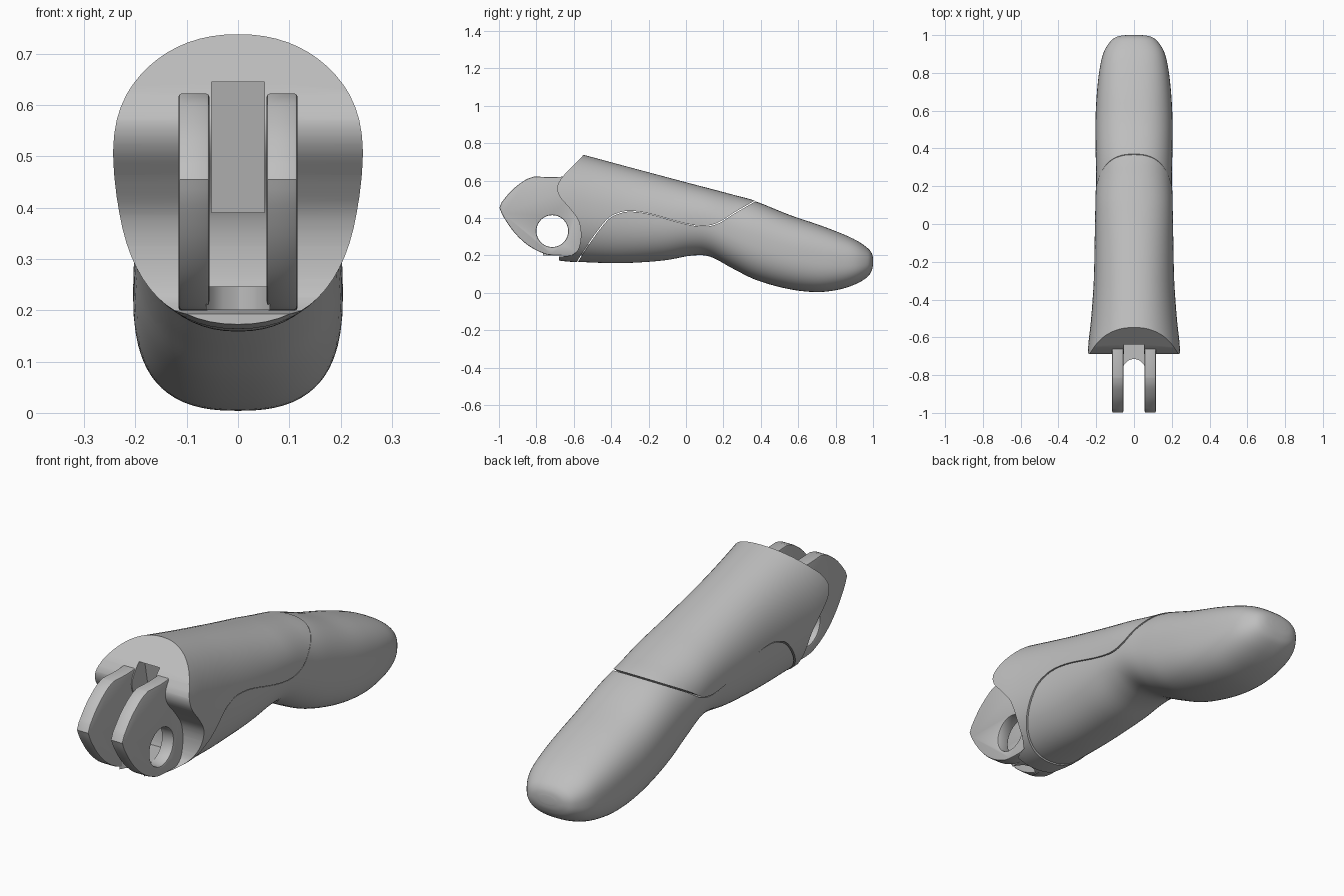
import bpy, bmesh, math

if "Cube" in bpy.data.objects:
    bpy.data.objects.remove(bpy.data.objects["Cube"])

grey = bpy.data.materials.new("plain grey")
grey.diffuse_color = (0.52, 0.52, 0.52, 1)
grey.use_nodes = True
grey.node_tree.nodes["Principled BSDF"].inputs["Base Color"].default_value = grey.diffuse_color


def smooth_path(pts, n):
    """Catmull-Rom samples through points of any dimension."""
    p = [pts[0]] + list(pts) + [pts[-1]]
    out = []
    for i in range(1, len(p) - 2):
        a, b, c, d = p[i - 1:i + 3]
        for k in range(n):
            t = k / n
            out.append(tuple(0.5 * (2 * y + (z - x) * t + (2 * x - 5 * y + 4 * z - w) * t * t
                                    + (3 * y - x - 3 * z + w) * t ** 3)
                             for x, y, z, w in zip(a, b, c, d)))
    return out + [tuple(pts[-1])]


def make(name, bm):
    bmesh.ops.recalc_face_normals(bm, faces=bm.faces)
    me = bpy.data.meshes.new(name)
    bm.to_mesh(me)
    bm.free()
    me.materials.append(grey)
    ob = bpy.data.objects.new(name, me)
    bpy.context.collection.objects.link(ob)
    return ob


def prism(name, pts, lo, hi, axis="x"):
    """Extrude a (y, z) outline along x, or an (x, y) outline along z."""
    bm = bmesh.new()
    put = (lambda p, h: (h, p[0], p[1])) if axis == "x" else (lambda p, h: (p[0], p[1], h))
    a = [bm.verts.new(put(p, lo)) for p in pts]
    b = [bm.verts.new(put(p, hi)) for p in pts]
    bm.faces.new(a)
    bm.faces.new(b)
    for i in range(len(pts)):
        j = (i + 1) % len(pts)
        bm.faces.new((a[i], a[j], b[j], b[i]))
    return make(name, bm)


def apply_all(ob):
    bpy.ops.object.select_all(action="DESELECT")
    bpy.context.view_layer.objects.active = ob
    ob.select_set(True)
    for m in list(ob.modifiers):
        bpy.ops.object.modifier_apply(modifier=m.name)


def boolean(ob, cutter, op):
    m = ob.modifiers.new("cut", "BOOLEAN")
    m.operation, m.object, m.solver = op, cutter, "EXACT"
    apply_all(ob)
    bpy.data.objects.remove(cutter)


def circle(y, z, r, n=48):
    return [(y + r * math.cos(2 * math.pi * i / n), z + r * math.sin(2 * math.pi * i / n)) for i in range(n)]


# Finger sections: y, top z, bottom z, half width, roundness exponent
sections = [
    (-0.78, 0.797, 0.19, 0.247, 2.2), (-0.65, 0.762, 0.172, 0.240, 2.2),
    (-0.50, 0.722, 0.162, 0.224, 2.2), (-0.33, 0.676, 0.159, 0.212, 2.2),
    (-0.12, 0.620, 0.173, 0.206, 2.2), (0.03, 0.580, 0.199, 0.203, 2.2),
    (0.13, 0.554, 0.193, 0.201, 2.25), (0.25, 0.522, 0.130, 0.200, 2.3),
    (0.38, 0.486, 0.067, 0.203, 2.4), (0.55, 0.418, 0.020, 0.204, 2.45),
    (0.70, 0.367, 0.004, 0.196, 2.5), (0.82, 0.322, 0.018, 0.182, 2.5),
    (0.91, 0.281, 0.048, 0.160, 2.5), (0.97, 0.240, 0.085, 0.122, 2.4),
    (0.993, 0.212, 0.120, 0.085, 2.3), (1.0, 0.185, 0.150, 0.04, 2.2),
]


def finger(name, grow):
    bm = bmesh.new()
    rings, n = [], 64
    for y, top, bot, w, e in smooth_path(sections, 5):
        cz, h = (top + bot) / 2, (top - bot) / 2 + grow
        ring = []
        for i in range(n):
            c, s = math.cos(2 * math.pi * i / n), math.sin(2 * math.pi * i / n)
            ring.append(bm.verts.new((math.copysign(abs(c) ** (2 / e), c) * (w + grow), y,
                                      cz + math.copysign(abs(s) ** (2 / e), s) * h)))
        rings.append(ring)
    for a, b in zip(rings, rings[1:]):
        for i in range(n):
            j = (i + 1) % n
            bm.faces.new((a[i], a[j], b[j], b[i]))
    bm.faces.new(rings[0])
    bm.faces.new(rings[-1])
    return make(name, bm)


# Outlines in side view: seam between shell and core, curved front face
seam = smooth_path([(-0.60, 0.13), (-0.575, 0.18), (-0.50, 0.295), (-0.42, 0.395), (-0.36, 0.428),
                    (-0.30, 0.438), (-0.20, 0.425), (-0.02, 0.375), (0.09, 0.358),
                    (0.17, 0.375), (0.25, 0.425), (0.37, 0.495), (0.45, 0.545)], 5)
front = [(-0.45, 0.84), (-0.55, 0.735)] + smooth_path(
    [(-0.66, 0.622), (-0.688, 0.57), (-0.675, 0.515), (-0.62, 0.45), (-0.575, 0.385),
     (-0.562, 0.31), (-0.575, 0.235), (-0.61, 0.2)], 5) + [(-0.68, 0.193), (-0.68, 0.13)]

# Upper shell with the curved front face and a slot between the lugs
shell = finger("upper_shell", 0.003)
boolean(shell, prism("cutter", front + seam + [(0.45, 0.84)], -0.4, 0.4), "INTERSECT")
boolean(shell, prism("cutter", [(-0.9, 0.39), (-0.55, 0.39), (-0.60, 0.645), (-0.9, 0.645)], -0.052, 0.052),
        "DIFFERENCE")

# Lower core and fingertip
core = finger("fingertip_core", 0)
low = [(y + 0.004, z - 0.004) for y, z in seam]
boolean(core, prism("cutter", low + [(0.45, 0.9), (1.2, 0.9), (1.2, -0.2), (-0.596, -0.2)], -0.4, 0.4),
        "INTERSECT")

# Pair of hinge lugs with a pin hole
outline = smooth_path([(-0.52, 0.2), (-0.70, 0.2), (-0.77, 0.214), (-0.85, 0.258), (-0.92, 0.325),
                       (-0.975, 0.405), (-0.998, 0.455)], 4) + smooth_path(
    [(-0.985, 0.485), (-0.93, 0.55), (-0.86, 0.603), (-0.81, 0.622)], 4) + [
    (-0.72, 0.618), (-0.64, 0.622), (-0.52, 0.60)]
lugs = []
for name, lo, hi in (("left_lug", -0.116, -0.056), ("right_lug", 0.056, 0.116)):
    lug = prism(name, outline, lo, hi)
    boolean(lug, prism("cutter", circle(-0.715, 0.33, 0.085), -0.3, 0.3), "DIFFERENCE")
    bev = lug.modifiers.new("soft", "BEVEL")
    bev.width, bev.segments, bev.angle_limit = 0.006, 2, math.radians(50)
    apply_all(lug)
    lugs.append(lug)

# Floor bridging the lugs, with a hollowed front edge
edge = [(-0.062, -0.765), (-0.05, -0.742), (-0.03, -0.722), (0, -0.713),
        (0.03, -0.722), (0.05, -0.742), (0.062, -0.765)]
floor = prism("lug_floor", edge + [(0.062, -0.54), (-0.062, -0.54)], 0.2, 0.246, "z")

for ob in [shell, core, floor] + lugs:
    bpy.ops.object.select_all(action="DESELECT")
    bpy.context.view_layer.objects.active = ob
    ob.select_set(True)
    bpy.ops.object.shade_smooth_by_angle(angle=math.radians(32))
